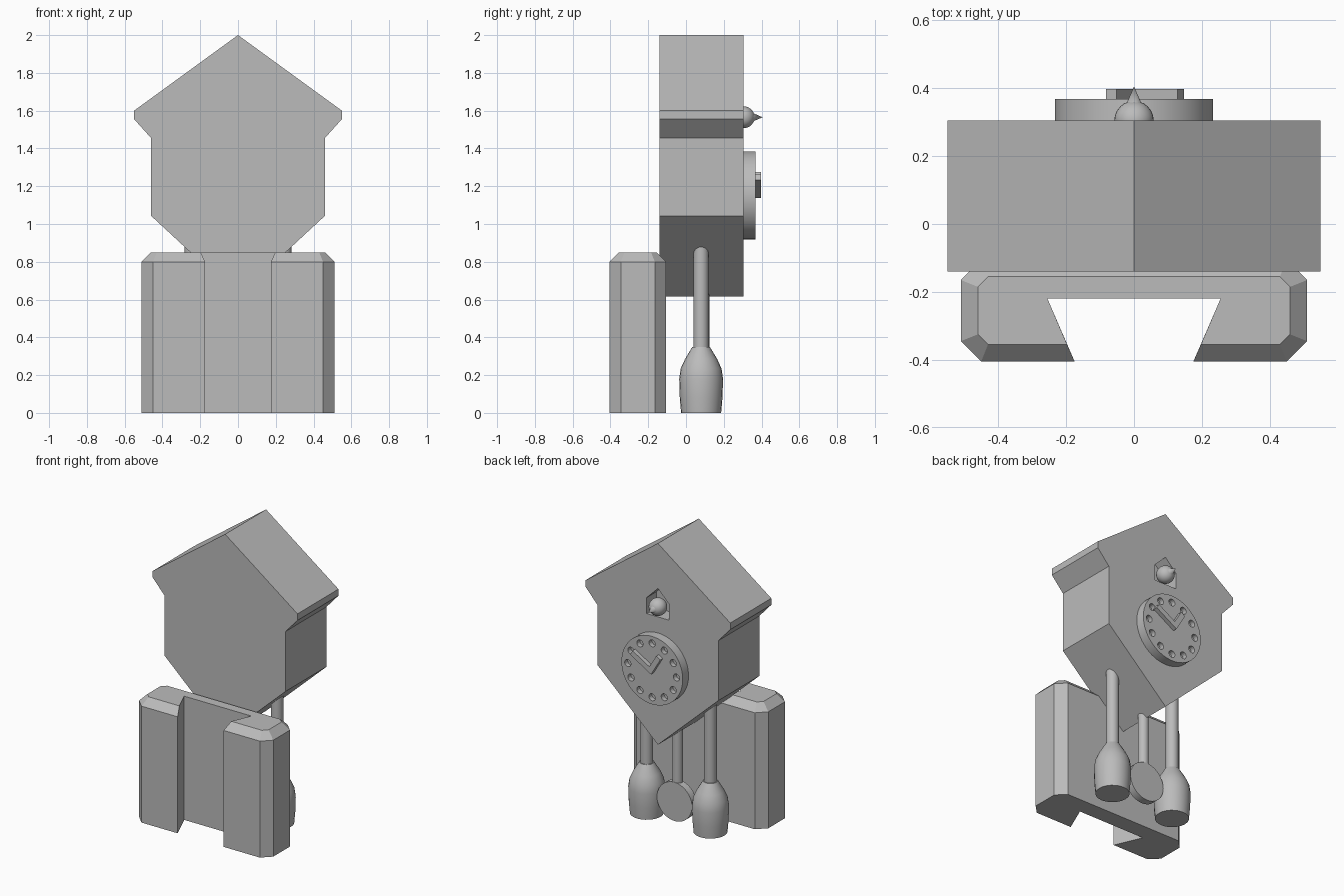
import bpy, bmesh, math
from mathutils import Matrix, Vector

if "Cube" in bpy.data.objects:
    bpy.data.objects.remove(bpy.data.objects["Cube"])

grey = bpy.data.materials.new("plain_grey")
grey.diffuse_color = (0.5, 0.5, 0.5, 1)
grey.use_nodes = True
grey.node_tree.nodes["Principled BSDF"].inputs["Base Color"].default_value = grey.diffuse_color


def finish(name, bm, smooth=False):
    bmesh.ops.recalc_face_normals(bm, faces=bm.faces[:])
    me = bpy.data.meshes.new(name)
    bm.to_mesh(me)
    bm.free()
    me.materials.append(grey)
    ob = bpy.data.objects.new(name, me)
    bpy.context.collection.objects.link(ob)
    if smooth:
        bpy.ops.object.select_all(action='DESELECT')
        ob.select_set(True)
        bpy.context.view_layer.objects.active = ob
        bpy.ops.object.shade_smooth_by_angle(angle=math.radians(30))
    return ob


def bridge(bm, rings):
    """Skin equal-length rings of points and cap both ends."""
    vs = [[bm.verts.new(p) for p in r] for r in rings]
    n = len(vs[0])
    for a, b in zip(vs, vs[1:]):
        for i in range(n):
            j = (i + 1) % n
            bm.faces.new((a[i], a[j], b[j], b[i]))
    bm.faces.new(vs[0])
    bm.faces.new(vs[-1])


def slab(bm, pts, y0, y1):
    """Extrude an xz outline along y."""
    bridge(bm, [[(x, y, z) for x, z in pts] for y in (y0, y1)])


def circle(r, cx=0, cz=0, n=32):
    return [(cx + r * math.cos(2 * math.pi * i / n), cz + r * math.sin(2 * math.pi * i / n)) for i in range(n)]


def lathe(bm, profile, x, y, n=24):
    """Revolve (radius, z) pairs about a vertical axis."""
    bridge(bm, [[(x + px, y + py, z) for px, py in circle(r, n=n)] for r, z in profile])


def cut(target, cutter):
    cutter.hide_render = True
    cutter.hide_viewport = True
    mod = target.modifiers.new("cut", 'BOOLEAN')
    mod.operation = 'DIFFERENCE'
    mod.solver = 'EXACT'
    mod.object = cutter


# House body with gable roof and pointed base
half = [(0.55, 1.6), (0.55, 1.555), (0.46, 1.455), (0.46, 1.043)]
outline = [(0, 2)] + half + [(0, 0.617)] + [(-x, z) for x, z in reversed(half)]
bm = bmesh.new()
slab(bm, outline, -0.14, 0.305)
house = finish("house", bm)

# Bird niche cut into the house
bm = bmesh.new()
slab(bm, [(-0.085, 1.495), (0.085, 1.495), (0.085, 1.605), (0, 1.69), (-0.085, 1.605)], 0.2, 0.4)
cut(house, finish("niche_cutter", bm))

# Bird: round head and pointed beak
bm = bmesh.new()
bmesh.ops.create_uvsphere(bm, u_segments=24, v_segments=14, radius=0.058,
                          matrix=Matrix.Translation((0, 0.305, 1.565)))
finish("bird_head", bm, True)
bm = bmesh.new()
bmesh.ops.create_cone(bm, cap_ends=True, segments=24, radius1=0.033, radius2=0, depth=0.075,
                      matrix=Matrix.Translation((0, 0.3675, 1.565)) @ Matrix.Rotation(-math.pi / 2, 4, 'X'))
finish("bird_beak", bm, True)

# Clock dial with twelve round hour holes
CZ = 1.152
bm = bmesh.new()
slab(bm, circle(0.233, 0, CZ, 64), 0.295, 0.368)
dial = finish("dial", bm, True)
bm = bmesh.new()
for i in range(12):
    a = i * math.pi / 6
    slab(bm, circle(0.024, 0.185 * math.cos(a), CZ + 0.185 * math.sin(a), 16), 0.335, 0.4)
cut(dial, finish("hour_hole_cutter", bm))

# Clock hands as one right-angled plate
c = Vector((-0.012, 1.138))
d1, d2 = Vector((0.86, 0.51)), Vector((-0.51, 0.86))
w, long, short = 0.036, 0.185, 0.137
hands = [c, c + long * d1, c + long * d1 + w * d2, c + w * d1 + w * d2, c + short * d2 + w * d1, c + short * d2]
bm = bmesh.new()
slab(bm, hands, 0.36, 0.397)
finish("clock_hands", bm)

# Hanging weights on rods
for side, x in (("left", -0.242), ("right", 0.242)):
    bm = bmesh.new()
    lathe(bm, [(0.106, 0), (0.113, 0.08), (0.116, 0.18), (0.108, 0.235), (0.085, 0.285), (0.046, 0.35)], x, 0.08)
    finish(side + "_weight", bm, True)
    bm = bmesh.new()
    lathe(bm, [(0.04, 0.33), (0.04, 0.92)], x, 0.08)
    finish(side + "_weight_rod", bm, True)

# Pendulum
bm = bmesh.new()
slab(bm, circle(0.133, 0, 0.157, 40), 0.075, 0.125)
finish("pendulum_disc", bm, True)
bm = bmesh.new()
lathe(bm, [(0.034, 0.16), (0.034, 0.7)], 0, 0.09)
finish("pendulum_rod", bm, True)

# Mounting bracket: dovetail slot in front, chamfered outer top edge
low = [(0.255, -0.22), (0.175, -0.405), (0.45, -0.405), (0.51, -0.345), (0.51, -0.165), (0.45, -0.105)]
top = [(0.255, -0.22), (0.197, -0.355), (0.43, -0.355), (0.46, -0.325), (0.46, -0.185), (0.43, -0.155)]


def mirrored(pts, z):
    return [(x, y, z) for x, y in pts] + [(-x, y, z) for x, y in reversed(pts)]


bm = bmesh.new()
bridge(bm, [mirrored(low, 0), mirrored(low, 0.8), mirrored(top, 0.85)])
finish("bracket", bm)
